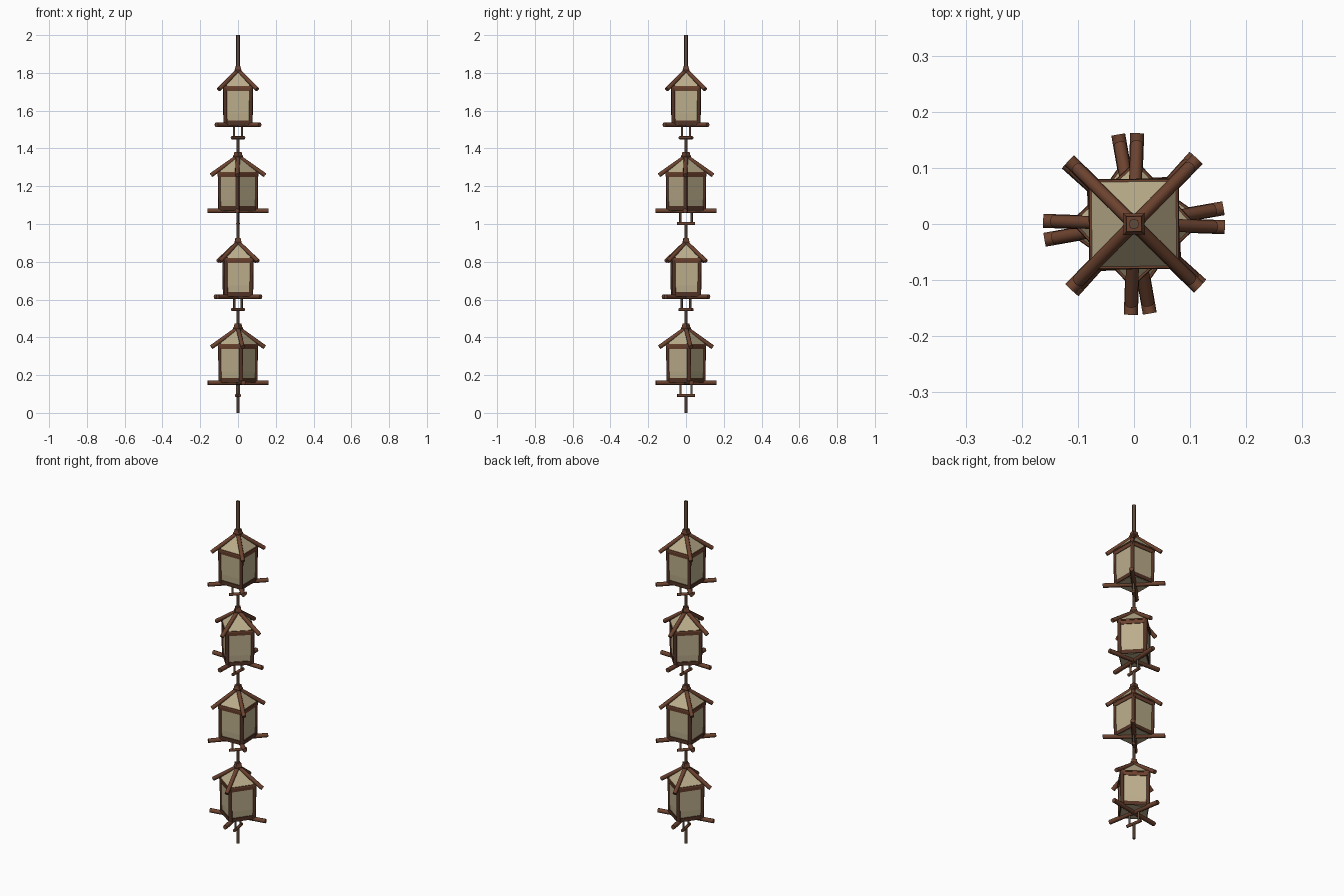
import bpy, bmesh, math
from mathutils import Matrix, Vector

if "Cube" in bpy.data.objects:
    bpy.data.objects.remove(bpy.data.objects["Cube"])


def material(name, rgb):
    m = bpy.data.materials.new(name)
    m.diffuse_color = (*rgb, 1)
    m.use_nodes = True
    m.node_tree.nodes["Principled BSDF"].inputs["Base Color"].default_value = m.diffuse_color
    return m


PAPER = material("cream paper", (0.50, 0.42, 0.26))
WOOD = material("red brown wood", (0.15, 0.055, 0.028))
DARK = material("dark brown wood", (0.085, 0.033, 0.018))
ROPE = material("rope brown", (0.12, 0.07, 0.042))


def finish(bm, name, mat, matrix, smooth):
    bmesh.ops.recalc_face_normals(bm, faces=bm.faces)
    me = bpy.data.meshes.new(name)
    bm.to_mesh(me)
    bm.free()
    me.materials.append(mat)
    ob = bpy.data.objects.new(name, me)
    bpy.context.collection.objects.link(ob)
    ob.matrix_world = matrix
    if smooth:
        bpy.ops.object.select_all(action='DESELECT')
        ob.select_set(True)
        bpy.context.view_layer.objects.active = ob
        bpy.ops.object.shade_smooth_by_angle(angle=math.radians(50))
    return ob


def rings(name, profile, n, mat, matrix, smooth=False):
    """Closed n-sided solid from (radius, z) rings, first corner on local x."""
    bm = bmesh.new()
    loops = []
    for r, z in profile:
        loops.append([bm.verts.new((r * math.cos(2 * math.pi * i / n),
                                    r * math.sin(2 * math.pi * i / n), z)) for i in range(n)])
    for a, b in zip(loops, loops[1:]):
        for i in range(n):
            bm.faces.new((a[i], a[(i + 1) % n], b[(i + 1) % n], b[i]))
    bm.faces.new(loops[0])
    bm.faces.new(loops[-1])
    return finish(bm, name, mat, matrix, smooth)


def rod(name, a, b, r, mat, matrix, n=8):
    """Round stick between two points."""
    a, b = Vector(a), Vector(b)
    d = b - a
    local = Matrix.Translation(a) @ d.to_track_quat('Z', 'Y').to_matrix().to_4x4()
    return rings(name, [(r, 0), (r, d.length)], n, mat, matrix @ local, True)


def lantern(tag, z, angle, rope_bottom):
    m = Matrix.Translation((0, 0, z)) @ Matrix.Rotation(math.radians(angle), 4, 'Z')
    # paper body and frame rails
    rings(tag + "_paper_body", [(0.096, 0.0), (0.101, 0.06), (0.102, 0.2)], 4, PAPER, m)
    rings(tag + "_bottom_rail", [(0.104, 0.002), (0.104, 0.024)], 4, DARK, m)
    rings(tag + "_top_rail", [(0.107, 0.178), (0.110, 0.202)], 4, WOOD, m)
    # paper roof with cap block
    rings(tag + "_roof_lip", [(0.114, 0.198), (0.112, 0.206)], 4, WOOD, m)
    rings(tag + "_paper_roof", [(0.109, 0.204), (0.012, 0.285)], 4, PAPER, m)
    rings(tag + "_roof_cap", [(0.022, 0.270), (0.027, 0.290), (0.022, 0.296), (0.019, 0.312)],
          4, WOOD, m)
    for i in range(4):
        q = m @ Matrix.Rotation(i * math.pi / 2, 4, 'Z')
        # corner post and ridge beam
        rod(tag + "_corner_post", (0.094, 0, 0), (0.097, 0, 0.21), 0.0105, DARK, q)
        rod(tag + "_ridge_beam", (0.008, 0, 0.283), (0.143, 0, 0.188), 0.0115, WOOD, q)
    # crossed base beams
    rod(tag + "_base_beam", (-0.162, 0, 0), (0.162, 0, 0), 0.0125, WOOD, m)
    rod(tag + "_cross_base_beam", (0, -0.162, 0), (0, 0.162, 0), 0.0125, WOOD, m)
    # hanging bar on two cords, with rope to the next lantern
    rod(tag + "_hanging_bar", (-0.047, 0, -0.068), (0.047, 0, -0.068), 0.0085, WOOD, m)
    for s in (-1, 1):
        rod(tag + "_cord", (0.03 * s, 0, -0.068), (0.03 * s, 0, 0), 0.006, ROPE, m)
    rod(tag + "_lower_rope", (0, 0, rope_bottom - z), (0, 0, -0.066), 0.0075, ROPE, m)


# four lanterns from top to bottom: base height, turn, lower rope end
rod("top_rope", (0, 0, 1.8), (0, 0, 2.0), 0.0095, ROPE, Matrix())
lantern("first_lantern", 1.525, 45.5, 1.35)
lantern("second_lantern", 1.07, 88, 0.9)
lantern("third_lantern", 0.615, 48, 0.45)
lantern("fourth_lantern", 0.16, 100, 0.0)
